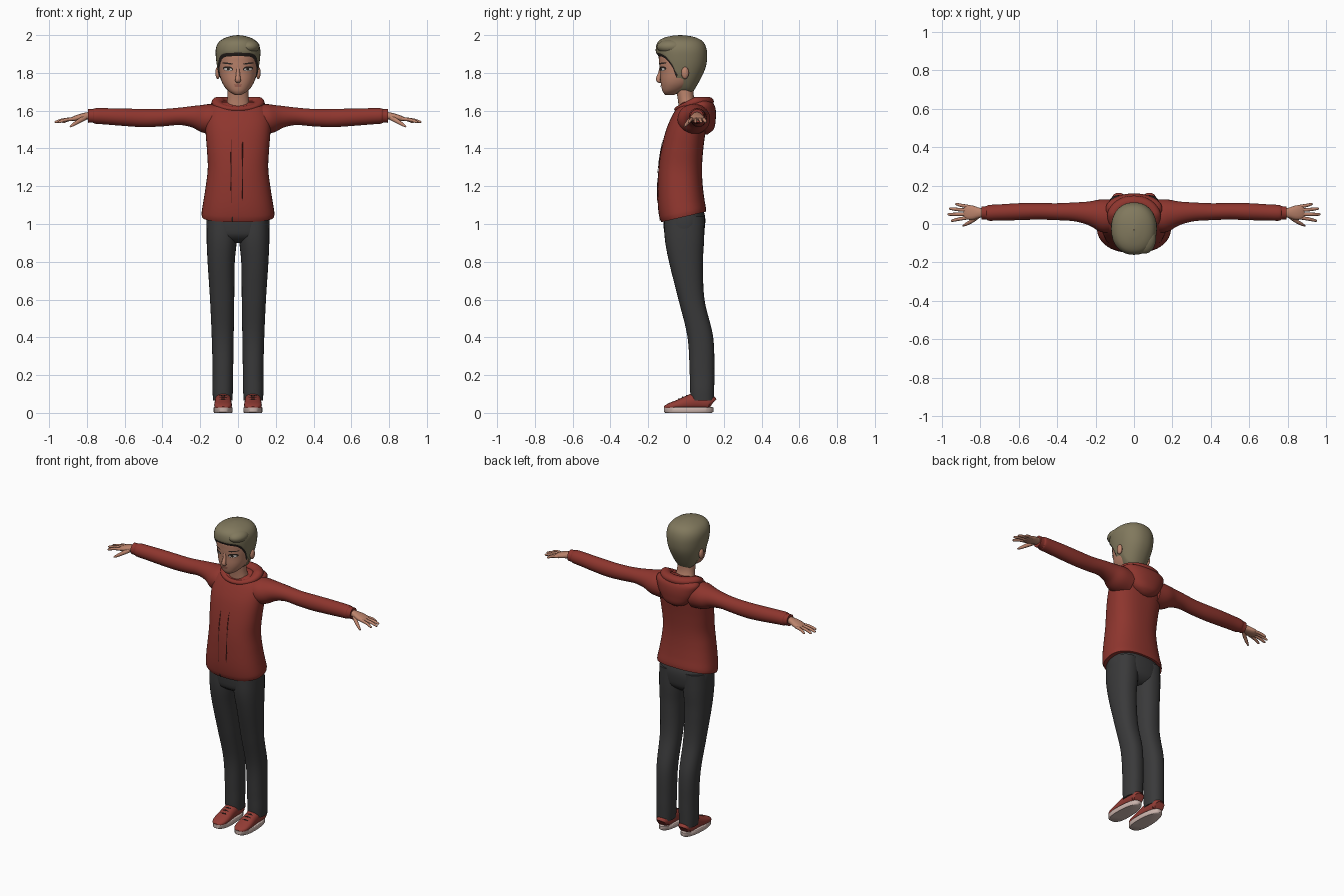
import bpy, bmesh, math
from mathutils import Vector

if "Cube" in bpy.data.objects:
    bpy.data.objects.remove(bpy.data.objects["Cube"])


def material(name, r, g, b):
    m = bpy.data.materials.new(name)
    m.diffuse_color = (r, g, b, 1)
    m.use_nodes = True
    m.node_tree.nodes["Principled BSDF"].inputs["Base Color"].default_value = m.diffuse_color
    return m


RED = material("hoodie red", 0.27, 0.036, 0.027)
PANTS = material("charcoal cloth", 0.042, 0.042, 0.043)
HAIR = material("ash blond", 0.22, 0.19, 0.11)
DARK = material("dark brown", 0.025, 0.018, 0.015)
SKIN = material("skin", 0.50, 0.23, 0.15)
LIPS = material("lips", 0.36, 0.13, 0.09)
WHITE = material("eye white", 0.65, 0.60, 0.56)
SHOE = material("shoe red", 0.29, 0.045, 0.035)
SOLE = material("pale rubber", 0.60, 0.46, 0.42)
SEAM = material("seam dark red", 0.08, 0.015, 0.012)


def interp(tab, t):
    """Smooth interpolation of table rows (key, values...) at key t."""
    n = len(tab)
    t = min(max(t, tab[0][0]), tab[-1][0])
    i = max(k for k in range(n - 1) if tab[k][0] <= t)
    a, b = tab[i], tab[i + 1]
    p, q = tab[max(i - 1, 0)], tab[min(i + 2, n - 1)]
    h = b[0] - a[0]
    u = (t - a[0]) / h
    out = []
    for c in range(1, len(a)):
        ma = (b[c] - p[c]) / (b[0] - p[0]) * h
        mb = (q[c] - a[c]) / (q[0] - a[0]) * h
        out.append((2*u**3 - 3*u*u + 1) * a[c] + (u**3 - 2*u*u + u) * ma
                   + (3*u*u - 2*u**3) * b[c] + (u**3 - u*u) * mb)
    return out


def spow(v, p):
    return math.copysign(abs(v) ** (2 / p), v)


def skin(name, rings, mat, caps=True, closed=False):
    """Skin a list of equal point rings."""
    bm = bmesh.new()
    vs = [[bm.verts.new(p) for p in r] for r in rings]
    n = len(vs[0])
    for k in range(len(vs) if closed else len(vs) - 1):
        a, b = vs[k], vs[(k + 1) % len(vs)]
        for i in range(n):
            j = (i + 1) % n
            bm.faces.new((a[i], a[j], b[j], b[i]))
    if caps and not closed:
        bm.faces.new(vs[0])
        bm.faces.new(vs[-1])
    bmesh.ops.recalc_face_normals(bm, faces=bm.faces)
    return finish(name, bm, mat)


def finish(name, bm, mat):
    me = bpy.data.meshes.new(name)
    bm.to_mesh(me)
    bm.free()
    ob = bpy.data.objects.new(name, me)
    bpy.context.collection.objects.link(ob)
    me.materials.append(mat)
    return ob


def body_point(tab, th, z, p=2.2, cx=0.0):
    yf, yb, hw = interp(tab, z)[:3]
    return Vector((cx + hw * spow(math.sin(th), p),
                   (yf + yb) / 2 - (yb - yf) / 2 * spow(math.cos(th), p), z))


def column(name, tab, mat, p=2.2, steps=28, n=40, cx=None, warp=None):
    """Upright body: table rows are (z, y front, y back, half width[, centre x])."""
    rings = []
    for k in range(steps + 1):
        z = tab[0][0] + (tab[-1][0] - tab[0][0]) * k / steps
        c = cx * interp(tab, z)[3] if cx else 0
        ring = [body_point(tab, 2 * math.pi * i / n, z, p, c) for i in range(n)]
        rings.append([warp(v) for v in ring] if warp else ring)
    return skin(name, rings, mat)


def tube(name, pts, mat, side, steps=20, n=16, p=2.0):
    """Limb: points are (x, y, z, radius along side, radius across)."""
    tab = [(k, *q) for k, q in enumerate(pts)]
    side = Vector(side)
    rings = []
    for k in range(steps + 1):
        t = (len(pts) - 1) * k / steps
        x, y, z, a, b = interp(tab, t)
        d = Vector(interp(tab, t + .05)[:3]) - Vector(interp(tab, t - .05)[:3])
        up = d.cross(side).normalized()
        rings.append([Vector((x, y, z)) + side * a * spow(math.cos(w), p) + up * b * spow(math.sin(w), p)
                      for w in (2 * math.pi * i / n for i in range(n))])
    return skin(name, rings, mat)


def patch(name, tab, cx, cz, rx, rz, off, mat, p=2.2, tilt=0.0, n=20):
    """Thin oval plate lying on the front of a column."""
    def at(x, z):
        yf, yb, hw = interp(tab, z)[:3]
        return (x, (yf + yb) / 2 - (yb - yf) / 2 * (1 - abs(x / hw) ** p) ** (1 / p) - off, z)
    bm = bmesh.new()
    mid = bm.verts.new(at(cx, cz))
    rim = []
    for i in range(n):
        w = 2 * math.pi * i / n
        dx = rx * math.cos(w)
        rim.append(bm.verts.new(at(cx + dx, cz + rz * math.sin(w) + tilt * dx)))
    for i in range(n):
        bm.faces.new((mid, rim[i], rim[(i + 1) % n]))
    return finish(name, bm, mat)


def ball(name, c, r, mat):
    bm = bmesh.new()
    bmesh.ops.create_uvsphere(bm, u_segments=20, v_segments=12, radius=1)
    for v in bm.verts:
        v.co = Vector((v.co.x * r[0] + c[0], v.co.y * r[1] + c[1], v.co.z * r[2] + c[2]))
    return finish(name, bm, mat)


# Hoodie body, hem higher at the back
TORSO = [(1.01, -.130, .105, .190), (1.03, -.140, .106, .193), (1.10, -.149, .097, .184),
         (1.20, -.150, .088, .170), (1.30, -.145, .085, .160), (1.40, -.130, .092, .165),
         (1.50, -.105, .105, .172), (1.57, -.075, .115, .170), (1.62, -.045, .112, .145),
         (1.645, -.02, .10, .10)]


def hem(v):
    lift = max(0, 1 - (v.z - 1.01) / 0.25)
    v.z += 0.055 * lift * min(max((v.y + .13) / .235, 0), 1)
    return v


column("hoodie_body", TORSO, RED, p=2.4, steps=40, n=48, warp=hem)
for x in (-.036, .024):
    patch("front_seam", TORSO, x, 1.28, .003, .17, .004, SEAM, p=2.4)
patch("hem_notch", TORSO, -.03, 1.025, .004, .014, .004, DARK, p=2.4)

# Hood hanging at the back, with a rolled collar around the neck
HOOD = [(1.475, .085, .115, .02), (1.50, .05, .146, .075), (1.55, .03, .157, .115),
        (1.60, .01, .158, .138), (1.635, .01, .148, .146), (1.65, .03, .13, .125)]
column("hood", HOOD, RED, steps=16)
collar = []
for i in range(48):
    th = 2 * math.pi * i / 48
    back = (1 - math.cos(th)) / 2
    out = Vector((math.sin(th), -math.cos(th), 0))
    c = Vector((.108 * math.sin(th), .035 - .080 * math.cos(th), 1.608 + .040 * min(1, back * 1.7)))
    r = .014 + .012 * min(1, back * 1.8)
    collar.append([c + out * r * 1.25 * math.cos(w) + Vector((0, 0, r * math.sin(w)))
                   for w in (2 * math.pi * k / 14 for k in range(14))])
skin("hood_collar", collar, RED, closed=True)

# Sleeves and hands
ARM = [(.10, .040, 1.552, .085, .080), (.17, .043, 1.558, .085, .077), (.235, .055, 1.568, .062, .058),
       (.31, .063, 1.570, .049, .046), (.40, .064, 1.563, .044, .046), (.50, .066, 1.561, .043, .048),
       (.60, .064, 1.565, .044, .046), (.70, .060, 1.570, .042, .043), (.755, .058, 1.572, .041, .041),
       (.768, .058, 1.572, .035, .036), (.793, .058, 1.572, .034, .036)]
PALM = [(.77, .058, 1.574, .023, .020), (.80, .058, 1.572, .025, .019), (.84, .059, 1.564, .037, .017),
        (.87, .061, 1.557, .037, .013), (.885, .061, 1.554, .030, .008)]
FINGERS = [(.866, .090, .930, .103), (.872, .071, .962, .080), (.872, .051, .970, .050), (.866, .034, .952, .018)]
for s in (1, -1):
    def flip(pts):
        return [(s * q[0], *q[1:]) for q in pts]
    tube("sleeve", flip(ARM), RED, (0, 1, 0), steps=50, n=28)
    tube("palm", flip(PALM), SKIN, (0, 1, 0), steps=12, p=2.4)
    for x0, y0, x1, y1 in FINGERS:
        xm, ym = (x0 + x1) / 2, (y0 + y1) / 2
        tube("finger", flip([(x0 - .01, y0, 1.557, .009, .009), (xm, ym, 1.552, .009, .009),
                             (x1 - .008, y1, 1.541, .007, .007), (x1, y1, 1.538, .003, .003)]),
             SKIN, (0, 1, 0), steps=9, n=10)
    tube("thumb", flip([(.805, .045, 1.566, .014, .014), (.84, .018, 1.546, .012, .012),
                        (.872, .000, 1.526, .009, .009), (.89, -.009, 1.515, .004, .004)]),
         SKIN, (0, 1, 0), steps=10, n=10)

# Trousers: pelvis and two legs
column("trouser_seat", [(.90, -.06, .05, .09), (.93, -.105, .085, .15), (.97, -.117, .098, .165),
                        (1.04, -.12, .101, .166), (1.10, -.11, .08, .15)], PANTS, p=2.4, steps=12)
# Rows are (z, y front, y back, half width, centre x)
LEG = [(.065, .025, .148, .051, .081), (.12, .022, .149, .054, .081), (.20, .020, .150, .054, .080),
       (.40, .008, .144, .058, .081), (.60, -.040, .098, .064, .084), (.80, -.090, .090, .072, .089),
       (.92, -.112, .096, .080, .086), (1.04, -.115, .098, .080, .084)]
UPPER = [(.138, .030, .078), (.122, .041, .098), (.06, .043, .108), (.01, .044, .092),
         (-.04, .047, .070), (-.08, .044, .055), (-.105, .030, .042), (-.113, .014, .034)]
for s in (1, -1):
    rings = []
    for k in range(41):
        z = .065 + .975 * k / 40
        rings.append([body_point(LEG, 2 * math.pi * i / 32, z, 2.3, s * interp(LEG, z)[3]) for i in range(32)])
    skin("trouser_leg", rings, PANTS)
    # Shoe upper, laces and sole
    cx = s * .079
    tube("shoe_upper", [(cx, y, (t + .015) / 2, w, (t - .015) / 2) for y, w, t in UPPER],
         SHOE, (1, 0, 0), steps=24, n=24, p=2.3)
    for y, t in ((.008, .093), (-.014, .084), (-.036, .074)):
        tube("shoe_lace", [(cx - .022, y, t - .006, .004, .003), (cx, y - .003, t, .004, .003),
                           (cx + .022, y, t - .006, .004, .003)], DARK, (0, 1, 0), steps=6, n=8)
    sole = []
    for z, g in ((0, .94), (.006, 1), (.028, 1), (.03, .96)):
        sole.append([(cx + .050 * g * spow(math.sin(w), 2.6) * (1 + .1 * math.cos(w)),
                      .014 - .131 * g * spow(math.cos(w), 2.3), z)
                     for w in (2 * math.pi * i / 36 for i in range(36))])
    skin("shoe_sole", sole, SOLE)

# Neck and head
column("neck", [(1.57, -.035, .07, .07), (1.63, -.040, .055, .062), (1.67, -.045, .042, .056),
                (1.74, -.06, .04, .054)], SKIN, steps=10)
HEAD = [(1.683, -.110, -.065, .016), (1.70, -.123, -.025, .046), (1.73, -.131, .025, .073),
        (1.76, -.135, .055, .088), (1.80, -.137, .083, .098), (1.85, -.142, .095, .104),
        (1.91, -.142, .095, .103), (1.96, -.11, .06, .07), (1.98, -.05, 0, .02)]
column("head", HEAD, SKIN, steps=36)

# Face details
tube("nose", [(0, -.131, 1.835, .008, .008), (0, -.137, 1.80, .010, .010), (0, -.146, 1.768, .014, .013),
              (0, -.143, 1.757, .015, .010), (0, -.130, 1.752, .008, .006)], SKIN, (1, 0, 0), steps=14, n=12)
patch("upper_lip", HEAD, 0, 1.736, .023, .004, .004, LIPS)
patch("lower_lip", HEAD, 0, 1.729, .018, .005, .004, LIPS)
for s in (1, -1):
    patch("eyelid_line", HEAD, s * .053, 1.822, .027, .013, .003, DARK, tilt=s * .08)
    patch("eye_white", HEAD, s * .053, 1.819, .021, .008, .0045, WHITE, tilt=s * .08)
    patch("iris", HEAD, s * .051, 1.820, .008, .008, .006, DARK)
    patch("eyebrow", HEAD, s * .055, 1.850, .029, .004, .003, DARK, tilt=s * .1)
    ball("ear", (s * .107, -.005, 1.80), (.013, .020, .032), SKIN)

# Hair shell: lower edge follows the hairline, with a dark underside
CAP = [(1.68, -.10, .025, .058), (1.74, -.135, .062, .088), (1.82, -.148, .101, .108),
       (1.88, -.156, .112, .117), (1.93, -.160, .108, .117), (1.965, -.148, .090, .100),
       (1.985, -.118, .058, .070), (1.997, -.070, .010, .028), (2.0, -.032, -.028, .002)]
LINE = [(0, 1.912), (.8, 1.900), (1.2, 1.850), (1.4, 1.800), (1.6, 1.795), (1.8, 1.785),
        (2.15, 1.725), (2.6, 1.700), (3.15, 1.695)]
rings = [[], []]
N = 56
angles = [2 * math.pi * i / N for i in range(N)]
edge = [interp(LINE, min(a, 2 * math.pi - a))[0] for a in angles]
for a, z in zip(angles, edge):
    low = body_point(HEAD, a, max(z - .022, 1.69))
    rings[0].append(low + Vector((math.sin(a), -math.cos(a), 0)) * .002)
    rings[1].append(body_point(CAP, a, z - .004) * 1)
for k in range(1, 25):
    t = 1 - (1 - k / 24) ** 1.7
    rings.append([body_point(CAP, a, z + (2.0 - z) * t) for a, z in zip(angles, edge)])
hair = skin("hair", rings, HAIR, caps=False)
hair.data.materials.append(DARK)
for f in hair.data.polygons:
    if f.index < N and f.center.y < -.04:
        f.material_index = 1
ball("hair_sweep", (.055, -.075, 1.938), (.060, .080, .040), HAIR)

# Smooth shading with crisp edges
bpy.ops.object.select_all(action='SELECT')
bpy.context.view_layer.objects.active = hair
bpy.ops.object.shade_smooth_by_angle(angle=math.radians(50))
